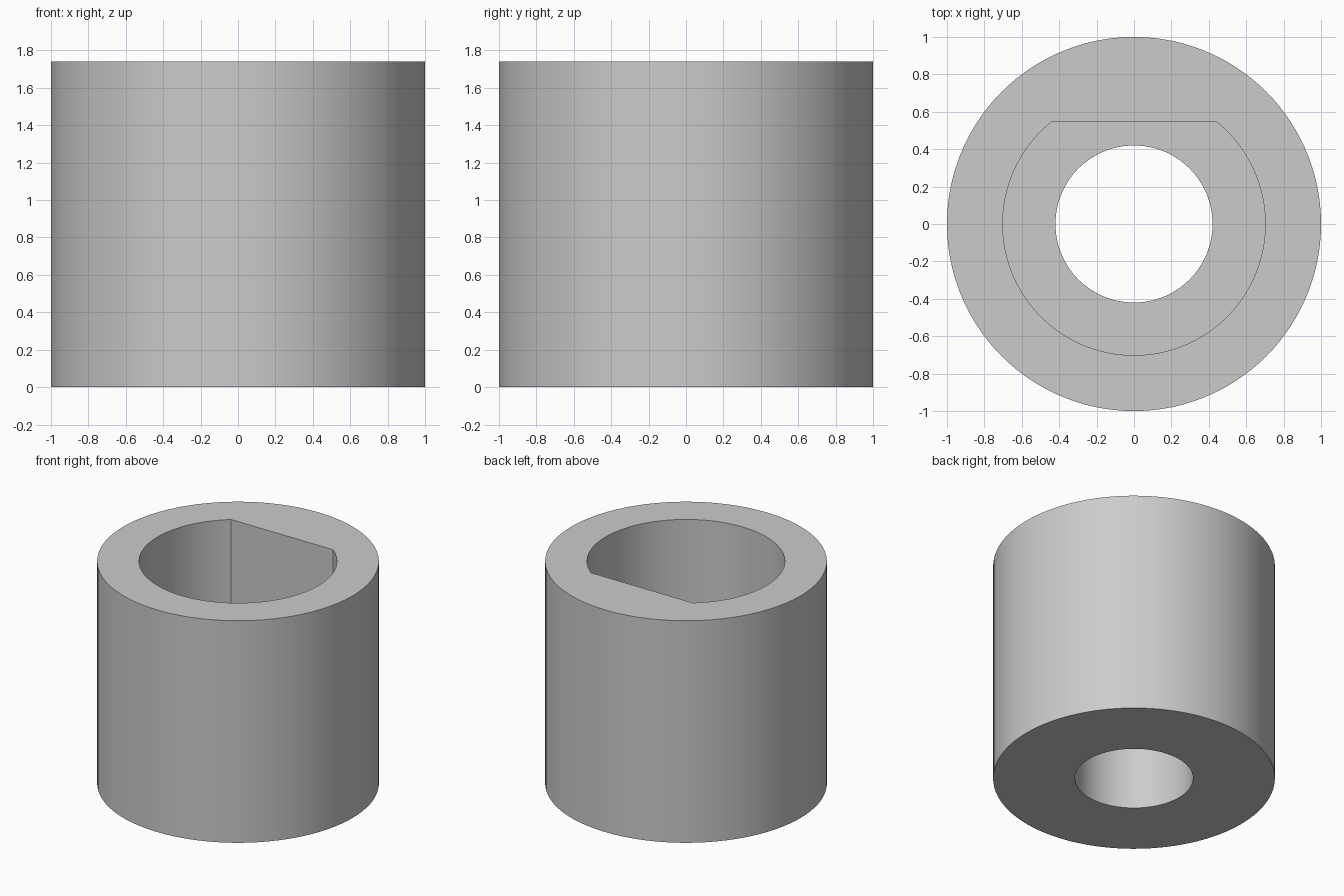
import bpy, bmesh
from math import sin, cos, radians

cube = bpy.data.objects.get("Cube")
if cube:
    bpy.data.objects.remove(cube, do_unlink=True)

STEPS = 120                  # 3 degree steps put a vertex on each flat corner
HEIGHT, FLOOR = 1.74, 0.75
OUTER, POCKET, HOLE = 1.0, 0.702, 0.42
FLAT = POCKET * sin(radians(51))


def round_profile(radius):
    return lambda a: radius


def d_profile(a):
    # circle cut by a flat towards the back
    return min(POCKET, FLAT / sin(a)) if sin(a) > 0.1 else POCKET


def ring(bm, profile, z):
    angles = [radians(360 / STEPS * i) for i in range(STEPS)]
    return [bm.verts.new((profile(a) * cos(a), profile(a) * sin(a), z)) for a in angles]


# Plain grey finish
grey = bpy.data.materials.new("plain_grey")
grey.use_nodes = True
colour = (0.6, 0.6, 0.6, 1)
grey.diffuse_color = colour
bsdf = next(n for n in grey.node_tree.nodes if n.type == 'BSDF_PRINCIPLED')
bsdf.inputs["Base Color"].default_value = colour

# Sleeve: outer wall, D-shaped pocket, pocket floor and through hole
bm = bmesh.new()
rings = [ring(bm, profile, z) for profile, z in (
    (round_profile(OUTER), 0), (round_profile(OUTER), HEIGHT),
    (d_profile, HEIGHT), (d_profile, FLOOR),
    (round_profile(HOLE), FLOOR), (round_profile(HOLE), 0))]
for lower, upper in zip(rings, rings[1:] + rings[:1]):
    for i in range(STEPS):
        j = (i + 1) % STEPS
        bm.faces.new((lower[i], lower[j], upper[j], upper[i]))
bmesh.ops.recalc_face_normals(bm, faces=bm.faces)

mesh = bpy.data.meshes.new("sleeve")
bm.to_mesh(mesh)
bm.free()
mesh.materials.append(grey)
sleeve = bpy.data.objects.new("sleeve", mesh)
bpy.context.collection.objects.link(sleeve)

# Smooth walls with crisp rims
bpy.ops.object.select_all(action='DESELECT')
sleeve.select_set(True)
bpy.context.view_layer.objects.active = sleeve
bpy.ops.object.shade_smooth_by_angle(angle=radians(30))
